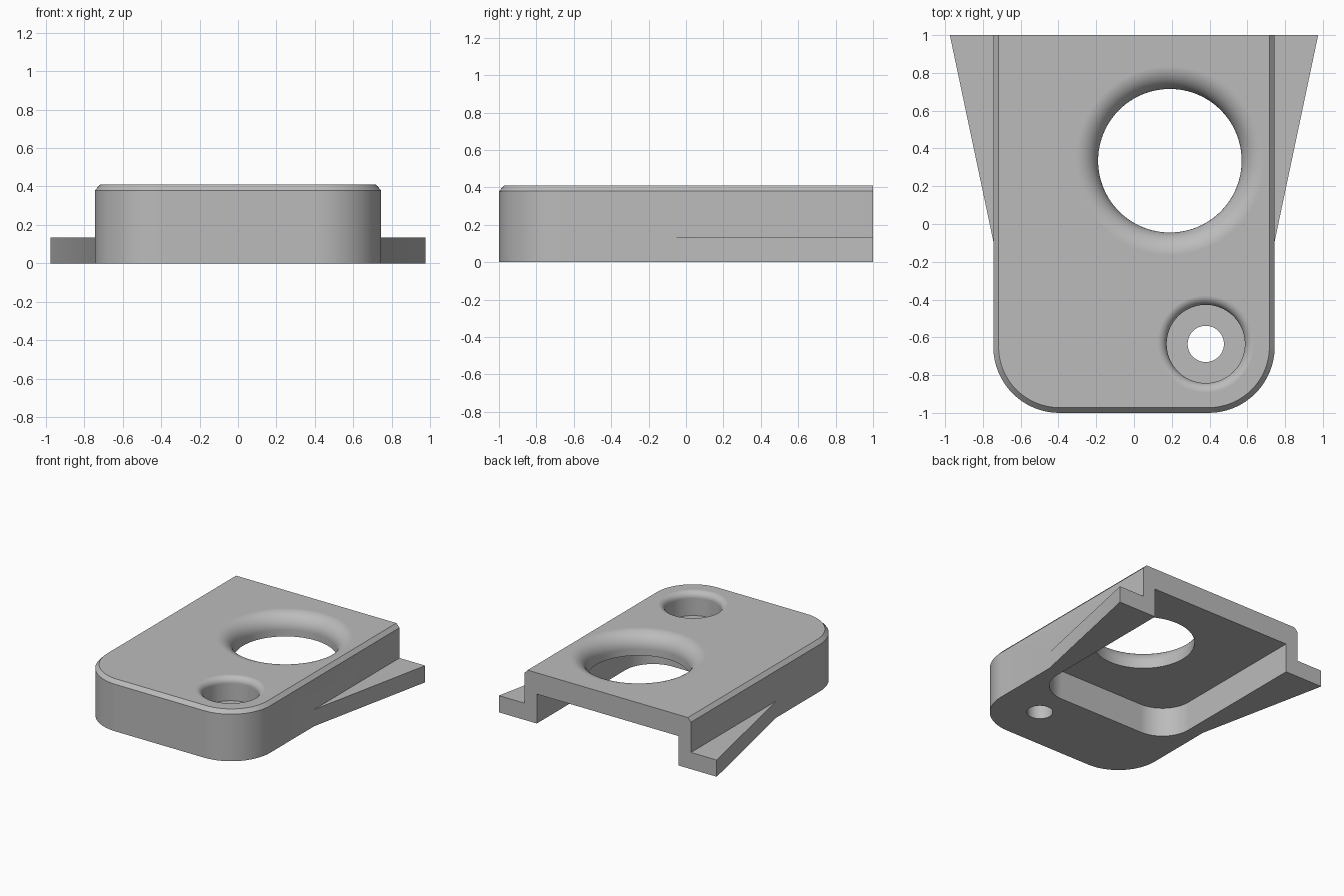
import bpy, bmesh
from math import sin, cos, pi

if "Cube" in bpy.data.objects:
    bpy.data.objects.remove(bpy.data.objects["Cube"])

TOP = 0.41
grey = bpy.data.materials.new("plain grey")
grey.use_nodes = True
colour = (0.5, 0.5, 0.5, 1)
grey.diffuse_color = colour
grey.node_tree.nodes["Principled BSDF"].inputs["Base Color"].default_value = colour


def loft(name, rings, helper=False):
    """Closed solid through rings of 3D points with equal counts."""
    bm = bmesh.new()
    loops = [[bm.verts.new(p) for p in ring] for ring in rings]
    n = len(loops[0])
    for low, high in zip(loops, loops[1:]):
        for i in range(n):
            j = (i + 1) % n
            bm.faces.new((low[i], low[j], high[j], high[i]))
    bm.faces.new(loops[0][::-1])
    bm.faces.new(loops[-1])
    bmesh.ops.recalc_face_normals(bm, faces=bm.faces)
    mesh = bpy.data.meshes.new(name)
    bm.to_mesh(mesh)
    bm.free()
    mesh.materials.append(grey)
    obj = bpy.data.objects.new(name, mesh)
    obj.hide_render = helper
    bpy.context.collection.objects.link(obj)
    return obj


def u_ring(half, front, back, radius, z, steps=16):
    """Outline with a square back and two rounded front corners."""
    pts = [(half, back, z), (-half, back, z)]
    for cx, start in ((radius - half, pi), (half - radius, 1.5 * pi)):
        for i in range(steps + 1):
            a = start + i / steps * pi / 2
            pts.append((cx + radius * cos(a), front + radius + radius * sin(a), z))
    return pts


def circle(x, y, r, z, steps=96):
    return [(x + r * cos(2 * pi * i / steps), y + r * sin(2 * pi * i / steps), z)
            for i in range(steps)]


def round_hole(name, x, y, r, floor, fillet, steps=12):
    """Cutter for a hole whose upper rim is rounded over."""
    rings = [circle(x, y, r, floor)]
    for i in range(steps + 1):
        a = i / steps * pi / 2
        rings.append(circle(x, y, r + fillet * (1 - cos(a)), TOP - fillet * (1 - sin(a))))
    rings.append(circle(x, y, r + fillet, TOP + 0.1))
    return loft(name, rings, True)


def combine(target, tool, operation):
    mod = target.modifiers.new(operation.lower(), 'BOOLEAN')
    mod.operation = operation
    mod.solver = 'EXACT'
    mod.object = tool
    bpy.ops.object.modifier_apply(modifier=mod.name)
    bpy.data.objects.remove(tool)


# Main block with a chamfered top edge
body = loft("bracket_body", [u_ring(0.745, -1, 1, 0.35, 0),
                             u_ring(0.745, -1, 1, 0.35, TOP - 0.03),
                             u_ring(0.717, -0.972, 1, 0.322, TOP)])
bpy.context.view_layer.objects.active = body
body.select_set(True)

# Tapered side flanges
for side in (1, -1):
    plan = [(0.745, -0.09), (0.975, 1), (0.69, 1), (0.69, -0.09)]
    flange = loft("side_flange", [[(side * x, y, z) for x, y in plan] for z in (0, 0.135)])
    combine(body, flange, 'UNION')

# Underside pocket, open at the back
pocket = loft("pocket_cutter", [u_ring(0.635, -0.38, 1.2, 0.25, z) for z in (-0.1, 0.238)], True)
combine(body, pocket, 'DIFFERENCE')

# Large opening, counterbore and its through hole
combine(body, round_hole("opening_cutter", 0.19, 0.335, 0.38, 0.1, 0.12), 'DIFFERENCE')
combine(body, round_hole("counterbore_cutter", 0.38, -0.635, 0.207, 0.22, 0.05), 'DIFFERENCE')
bolt = loft("bolt_hole_cutter", [circle(0.38, -0.635, 0.096, z, 48) for z in (-0.1, 0.3)], True)
combine(body, bolt, 'DIFFERENCE')

# Smooth curves, crisp edges
bpy.ops.object.shade_smooth_by_angle(angle=0.5)
normals = body.modifiers.new("weighted_normals", 'WEIGHTED_NORMAL')
normals.keep_sharp = True
